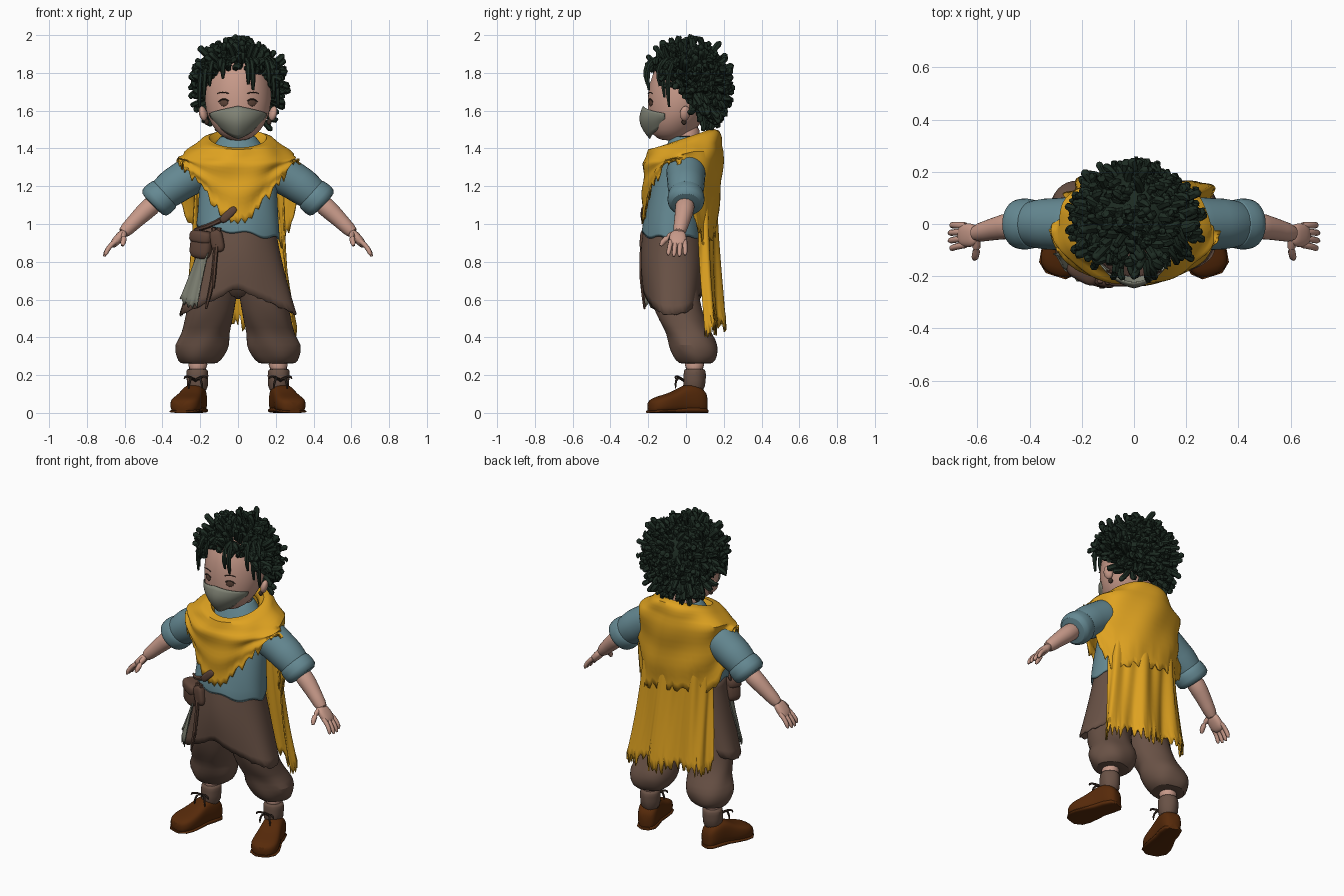
import bpy, bmesh, math, random
from math import sin, cos, pi, radians
from mathutils import Vector, Euler

random.seed(4)
if "Cube" in bpy.data.objects:
    bpy.data.objects.remove(bpy.data.objects["Cube"])


def material(name, *rgb):
    m = bpy.data.materials.new(name)
    m.use_nodes = True
    m.diffuse_color = (*rgb, 1)
    m.node_tree.nodes["Principled BSDF"].inputs["Base Color"].default_value = (*rgb, 1)
    return m


SKIN = material("skin", .57, .32, .25)
HAIR = material("dark_green_hair", .012, .024, .016)
YELLOW = material("mustard_cloth", .74, .365, .015)
BLUE = material("dusty_blue_cloth", .13, .25, .29)
BROWN = material("brown_cloth", .14, .083, .06)
BOOT = material("boot_leather", .095, .023, .003)
SAGE = material("sage_cloth", .22, .23, .18)
DARK = material("dark_brown", .045, .028, .02)
POUCH = material("pouch_leather", .11, .058, .04)


def make(name, verts, faces, mat, thick=0, smooth=0):
    me = bpy.data.meshes.new(name)
    me.from_pydata([tuple(v) for v in verts], [], faces)
    bm = bmesh.new()
    bm.from_mesh(me)
    bmesh.ops.recalc_face_normals(bm, faces=bm.faces)
    bm.to_mesh(me)
    bm.free()
    me.shade_smooth()
    me.set_sharp_from_angle(angle=radians(50))
    me.materials.append(mat)
    ob = bpy.data.objects.new(name, me)
    bpy.context.collection.objects.link(ob)
    if thick:
        ob.modifiers.new("thickness", "SOLIDIFY").thickness = thick
    if smooth:
        ob.modifiers.new("smooth", "SUBSURF").levels = smooth
        ob.modifiers["smooth"].render_levels = smooth
    return ob


def grid(name, f, nu, nv, mat, wrap=True, caps=False, **kw):
    """Surface f(u, v) with u around and v along, both 0..1."""
    cols = nu if wrap else nu + 1
    verts = [f(i / nu, j / nv) for j in range(nv + 1) for i in range(cols)]
    faces = [(j * cols + i, j * cols + (i + 1) % cols,
              (j + 1) * cols + (i + 1) % cols, (j + 1) * cols + i)
             for j in range(nv) for i in range(nu)]
    if caps:
        faces += [tuple(range(cols)), tuple(range(nv * cols, (nv + 1) * cols))]
    return make(name, verts, faces, mat, **kw)


def loft(name, rings, mat, side=1, fold=0, n=20):
    """Stack of horizontal ellipses (z, x, y, rx, ry)."""
    def f(u, v):
        z, x, y, rx, ry = rings[round(v * (len(rings) - 1))]
        a = u * 2 * pi
        k = 1 + fold * sin(5 * a + 23 * z) + fold * .6 * sin(3 * a - 41 * z)
        return (side * (x + rx * k * sin(a)), y - ry * k * cos(a), z)
    return grid(name, f, n, len(rings) - 1, mat, caps=True, smooth=1)


def tubes(name, paths, mat, n=6, smooth=0):
    """Round tubes; each path is a list of (x, y, z, radius)."""
    verts, faces = [], []
    for path in paths:
        pts = [Vector(p[:3]) for p in path]
        base, last = len(verts), len(path) - 1
        for i, p in enumerate(pts):
            t = (pts[min(i + 1, last)] - pts[max(i - 1, 0)]).normalized()
            ref = Vector((0, 1, 0)) if abs(t.y) < .8 else Vector((1, 0, 0))
            e = t.cross(ref).normalized()
            g = t.cross(e)
            for k in range(n):
                a = 2 * pi * k / n
                verts.append(p + path[i][3] * (e * cos(a) + g * sin(a)))
        for i in range(last):
            for k in range(n):
                a, b = base + i * n, base + i * n + n
                faces.append((a + k, a + (k + 1) % n, b + (k + 1) % n, b + k))
        faces += [tuple(range(base, base + n)), tuple(range(base + last * n, base + last * n + n))]
    return make(name, verts, faces, mat, smooth=smooth)


def ball(name, loc, size, mat, rot=(0, 0, 0), power=1):
    """Ellipsoid; a power below 1 makes it boxy."""
    def p(x):
        return math.copysign(abs(x) ** power, x)
    turn = Euler(rot).to_matrix()

    def f(u, v):
        a, b = 2 * pi * u, pi * (.02 + .96 * v)
        q = Vector((size[0] * p(sin(b)) * p(cos(a)), size[1] * p(sin(b)) * p(sin(a)), size[2] * p(cos(b))))
        return Vector(loc) + turn @ q
    return grid(name, f, 24, 14, mat, caps=True)


def curve(a, b, c, r, steps=6):
    """Bent path with a rounded, slightly thinner tip."""
    a, b, c = Vector(a), Vector(b), Vector(c)
    out = []
    for i in range(steps + 1):
        t = i / steps
        q = a * (1 - t) ** 2 + b * 2 * t * (1 - t) + c * t * t
        out.append((*q, r * (.45 if i == steps else 1 - .15 * t)))
    return out


# Head, neck and mask
loft("head", [(1.44, 0, -.08, .04, .05), (1.47, 0, -.08, .1, .1), (1.53, 0, -.06, .145, .14),
              (1.6, 0, -.04, .175, .165), (1.7, 0, -.02, .18, .185), (1.8, 0, 0, .165, .18),
              (1.88, 0, 0, .11, .13), (1.91, 0, 0, .03, .03)], SKIN, n=24)
loft("neck", [(1.36, 0, .0, .09, .08), (1.45, 0, 0, .075, .075), (1.54, 0, 0, .075, .075)], SKIN)


def mask(u, v):
    s = 2 * u - 1
    a = s * radians(66)
    z = (1.625 - .04 * abs(s)) * (1 - v) + (1.45 + .085 * abs(s) ** 1.3) * v
    ridge = .035 * (1 - abs(s)) * sin(pi * (.1 + .85 * v))
    return ((.167 - .04 * v * v) * sin(a), -.045 - (.172 - .03 * v * v) * cos(a) - ridge, z)


grid("face_mask", mask, 16, 8, SAGE, wrap=False, thick=.006)
for s, side in ((1, "left"), (-1, "right")):
    ball(side + "_ear", (s * .185, -.005, 1.585), (.02, .028, .04), SKIN, (0, s * .25, s * .4))
    ball(side + "_earring", (s * .165, -.01, 1.54), (.013, .013, .016), DARK)
    ball(side + "_eye", (s * .075, -.187, 1.643), (.024, .005, .02), POUCH, (0, 0, s * .4))
    tubes(side + "_eyelid", [curve((s * .05, -.197, 1.65), (s * .078, -.192, 1.675), (s * .105, -.176, 1.645), .004)], DARK)
    tubes(side + "_eyebrow", [curve((s * .05, -.2, 1.69), (s * .08, -.196, 1.705), (s * .11, -.178, 1.69), .003)], POUCH)

# Hair: a cap below a mop of short curled ropes, fuller and lower at the back
ball("hair_cap", (0, .035, 1.755), (.19, .17, .185), HAIR)
ropes, total = [], 640
crown = Vector((0, .005, 1.738))
for i in range(total):
    h = 1 - 2 * (i + .5) / total
    a = i * 2.39996
    flat = (1 - h * h) ** (.5 if h > 0 else .33)
    d = Vector((1.06 * flat * cos(a), flat * sin(a), h if h > 0 else 1.15 * h))
    if h < max(-.87, -.4 - d.y):
        continue
    wob = Vector([random.uniform(-.045, .045) for _ in range(3)])
    mid = crown + d * .245 + wob * .3
    tip = crown + d * random.uniform(.2, .23) + wob
    ropes.append(curve(crown + d * .14, mid, tip, random.uniform(.016, .021)))
for x, low in ((-.205, 1.62), (-.18, 1.66), (-.15, 1.73), (-.08, 1.77), (.055, 1.74), (.08, 1.71),
               (.165, 1.73), (.19, 1.67), (.212, 1.62)):
    y = -.215 + 2.8 * x * x
    ropes.append(curve((x * .8, y + .07, 1.87), (x, y - .03, 1.88), (x, y, low), .015))
tubes("hair_ropes", ropes, HAIR)


# Shirt body with slanted hem
def shirt(u, v):
    rows = [(1.47, .09, .08, 0), (1.4, .14, .11, 0), (1.33, .2, .13, -.01), (1.2, .205, .145, -.04),
            (1.05, .215, .155, -.065), (.95, .225, .168, -.07)]
    z, rx, ry, y = rows[round(v * 5)]
    a = 2 * pi * u
    k = 1 + .018 * sin(6 * a + 20 * z) * v
    if v == 1:
        z += -.035 * sin(a) + .015 * sin(7 * a)
    return (rx * k * sin(a), y - ry * k * cos(a), z)


grid("shirt", shirt, 32, 5, BLUE, thick=.008, smooth=1)

# Ragged shawl: pointed in front, short on the shoulders, long behind
jags = [random.uniform(-.035, .02) for _ in range(97)]


def shawl(u, v):
    a = 2 * pi * u
    c = cos(a)
    rim = 1.445 - .05 * c
    hem = 1.325 - .29 * max(0, c) ** 3.2 - (.36 + .06 * sin(a)) * min(1, max(0, -c) * 1.6)
    rows = [(0, .115, .12, rim - .05), (.1, .15, .15, rim + .01), (.2, .19, .185, rim),
            (.3, .235, .2, rim - .035), (.45, .295, .212, min(1.385, rim - .075)), (1, .325 - .04 * c * c, .2, hem)]
    for p, q in zip(rows, rows[1:]):
        if v <= q[0] + 1e-6:
            t = (v - p[0]) / (q[0] - p[0])
            rx, ry, z = [p[i] + (q[i] - p[i]) * t for i in (1, 2, 3)]
            break
    k = 1 + .022 * sin(7 * a + 9 * v) * min(1, 3 * v) + .02 * sin(22 * v + 4 * c)
    return (rx * k * sin(a), -.005 - .025 * v - ry * k * c, z + 1.3 * jags[round(u * 96)] * v ** 8)


grid("shawl", shawl, 96, 20, YELLOW, thick=.008)


# Long ragged cape behind
def cape(u, v):
    a = radians(98 + 160 * u)
    z = 1.27 * (1 - v) + (.45 + .09 * u) * v + 1.8 * jags[round(u * 72)] * v ** 12
    fold = .018 * sin(7 * a) * v + .006 * sin(15 * a + 4 * v)
    rx = .24 + (.075 - .04 * u) * v * v
    back = (.125 + fold) * (-cos(a)) ** .75
    return ((rx + fold) * sin(a), .03 + .045 * v * v + back, z)


grid("cape", cape, 72, 18, YELLOW, wrap=False, thick=.008)


# Overskirt with stitched, rising hem
def skirt(u, v):
    a = 2 * pi * u
    z = .99 * (1 - v) + (.66 - .14 * abs(sin(a))) * v + .25 * jags[round(u * 72)] * v ** 8
    k = 1 + .02 * sin(6 * a + 1) * v
    return ((.2 + .115 * v ** 1.3) * k * sin(a), -.068 - (.155 + .015 * sin(pi * v)) * k * cos(a), z)


grid("overskirt", skirt, 72, 10, BROWN, thick=.008)

# Limbs, mirrored
for s, side in ((1, "left"), (-1, "right")):
    def m(path):
        return [(s * x, y, z, r) for x, y, z, r in path]

    tubes(side + "_sleeve", [m([(.14, 0, 1.31, .1), (.22, 0, 1.275, .11), (.3, 0, 1.225, .1), (.34, 0, 1.2, .102),
                                (.39, 0, 1.16, .09), (.42, 0, 1.13, .085)])], BLUE, 16, 1)
    tubes(side + "_cuff", [m([(.375, 0, 1.17, .08), (.385, 0, 1.16, .098), (.43, 0, 1.125, .102),
                              (.455, 0, 1.1, .094), (.455, 0, 1.1, .06)])], BLUE, 16, 1)
    tubes(side + "_forearm", [m([(.42, 0, 1.13, .058), (.5, -.01, 1.06, .05), (.56, -.025, 1.0, .04),
                                 (.62, -.04, .94, .036)])], SKIN, 14, 1)
    ball(side + "_palm", (s * .635, -.043, .922), (.023, .045, .056), SKIN, (0, s * -.7, 0), .8)
    fingers = [curve((s * .645, -.043 + .024 * k, .91), (s * .69, -.045 + .028 * k, .88),
                     (s * (.712 - .007 * abs(k)), -.05 + .03 * k, .825 + .007 * abs(k)), .0135)
               for k in (-1.5, -.5, .5, 1.5)]
    fingers.append(curve((s * .605, -.06, .95), (s * .6, -.11, .93), (s * .612, -.135, .885), .016))
    tubes(side + "_fingers", fingers, SKIN, 8)

    loft(side + "_trouser_leg", [(.9, .09, -.07, .11, .14), (.75, .11, -.07, .125, .14), (.6, .135, -.06, .125, .13),
                                 (.48, .16, -.02, .13, .125), (.42, .175, .02, .125, .12), (.36, .19, .04, .15, .135),
                                 (.3, .2, .05, .13, .12), (.255, .205, .055, .1, .09), (.265, .205, .05, .05, .05)],
         BROWN, s, .045)
    loft(side + "_shin", [(.3, .21, .045, .054, .055), (.21, .215, .045, .054, .055)], SKIN, s)
    loft(side + "_sock", [(.235, .215, .045, .05, .05), (.225, .215, .045, .06, .06), (.18, .215, .045, .058, .06),
                          (.1, .215, .04, .055, .06)], BROWN, s, .03)

    # Boot: upright sections from heel to toe
    def boot(u, v, grow=0, cut=1):
        w, h, t = [(.03, .09, 0), (.055, .125, .06), (.062, .155, .22), (.062, .15, .4), (.072, .115, .55),
                   (.083, .095, .75), (.077, .08, .9), (.04, .06, 1)][round(v * 7)]
        a = 2 * pi * u
        cx, cy = .205 + .095 * t, .11 - .31 * t
        side_x = (w + grow) * math.copysign(abs(cos(a)) ** .7, cos(a))
        z = h * cut * (.5 + .5 * math.copysign(abs(sin(a)) ** .6, sin(a)))
        return (s * (cx + side_x * .95), cy + side_x * .3, z)
    grid(side + "_boot", boot, 18, 7, BOOT, caps=True, smooth=1)
    grid(side + "_sole", lambda u, v: boot(u, v, 0, .2), 18, 7, BOOT, caps=True)
    tubes(side + "_laces", [curve((s * .225, -.01, .17), (s * (.225 + dx), -.06, .21), (s * (.225 + dx * 1.2), -.055, z), .007)
                            for dx, z in ((.05, .18), (-.05, .18), (.03, .13), (-.03, .13))], DARK)

loft("trouser_seat", [(.95, 0, -.07, .19, .14), (.8, 0, -.07, .21, .145), (.68, 0, -.06, .19, .135),
                      (.6, 0, -.05, .1, .09)], BROWN)

# Belt gear hanging at the right hip
ball("large_pouch", (-.19, -.17, .885), (.062, .045, .07), POUCH, (0, .15, -.5), .6)
ball("pouch_flap", (-.19, -.176, .93), (.066, .047, .035), POUCH, (0, .15, -.5), .6)
ball("small_pouch", (-.11, -.215, .91), (.035, .028, .06), POUCH, (0, -.2, -.2), .6)
ball("strap_knot", (-.05, -.222, 1.05), (.055, .018, .022), POUCH, (0, -.75, 0), .7)
tubes("hip_straps", [curve((-.02, -.222, 1.07), (-.12, -.24, .99), (-.23, -.11, .97), .014),
                     curve((-.13, -.215, .98), (-.1, -.245, .8), (-.17, -.22, .55), .013),
                     curve((-.1, -.22, .98), (-.12, -.245, .85), (-.13, -.235, .66), .012)], POUCH)
grid("hip_rag", lambda u, v: (-.16 - .06 * v - (.05 + .04 * v) * u, -.22 + .1 * u + .01 * sin(9 * u),
                              .86 - .27 * v + 1.2 * jags[round(u * 8)] * v ** 4), 8, 8, SAGE, wrap=False, thick=.006)
